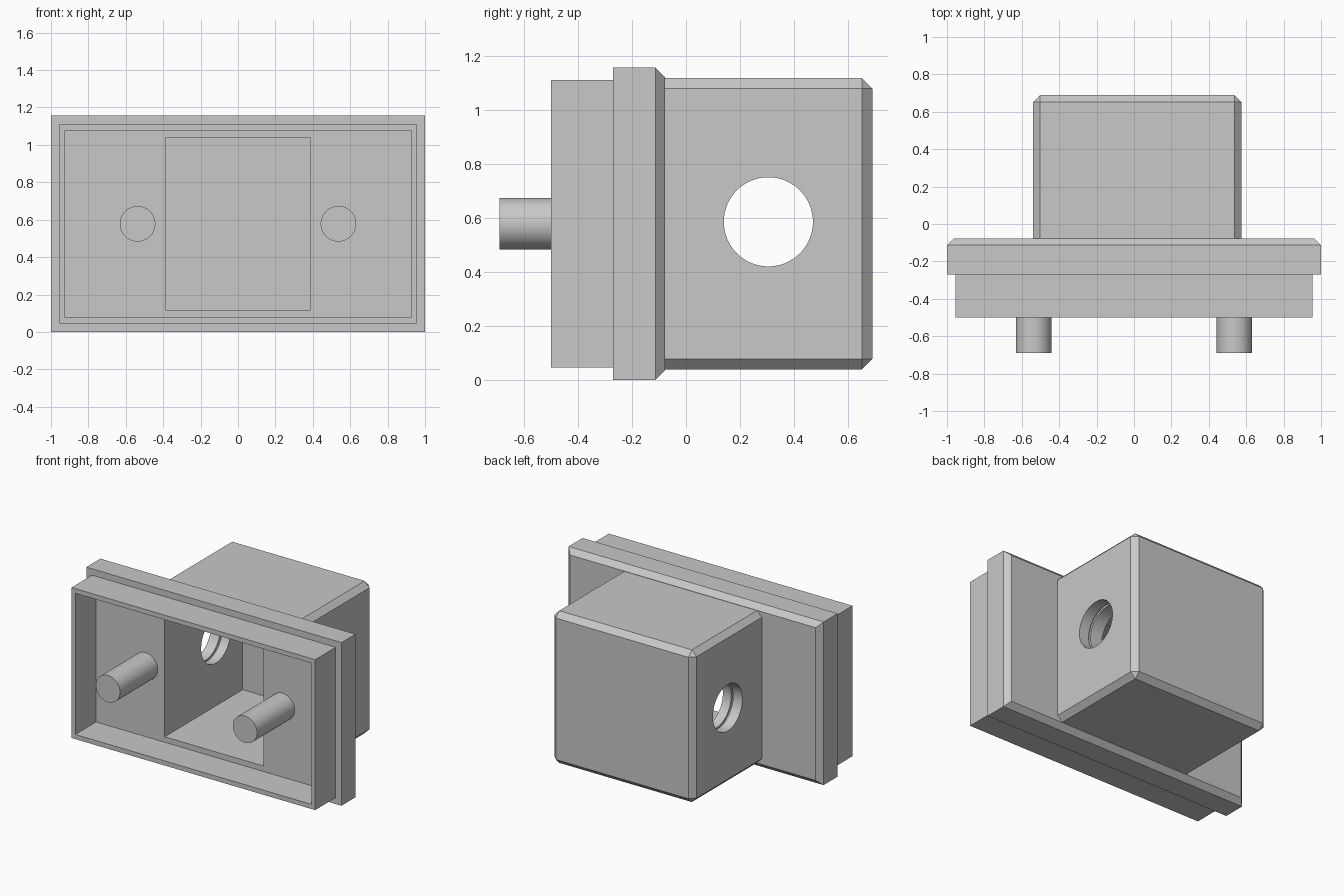
import bpy
import bmesh
import math
from mathutils import Matrix, Vector

if "Cube" in bpy.data.objects:
    bpy.data.objects.remove(bpy.data.objects["Cube"])

grey = bpy.data.materials.new("light grey")
grey.use_nodes = True
colour = (0.58, 0.58, 0.58, 1)
grey.diffuse_color = colour
grey.node_tree.nodes["Principled BSDF"].inputs["Base Color"].default_value = colour


def finish(name, bm):
    mesh = bpy.data.meshes.new(name)
    bmesh.ops.recalc_face_normals(bm, faces=bm.faces)
    bm.to_mesh(mesh)
    bm.free()
    mesh.materials.append(grey)
    obj = bpy.data.objects.new(name, mesh)
    bpy.context.collection.objects.link(obj)
    return obj


def box(name, low, high, bevel=0):
    low, high = Vector(low), Vector(high)
    bm = bmesh.new()
    bmesh.ops.create_cube(bm, size=1, matrix=Matrix.Translation((low + high) / 2)
                          @ Matrix.Diagonal((*(high - low), 1)))
    if bevel:
        bmesh.ops.bevel(bm, geom=bm.edges[:], offset=bevel, segments=1,
                        affect='EDGES', profile=0.5)
    return finish(name, bm)


def cylinder(name, radius, length, centre, axis):
    bm = bmesh.new()
    turn = Matrix.Rotation(math.pi / 2, 4, 'Y' if axis == 'X' else 'X')
    bmesh.ops.create_cone(bm, cap_ends=True, segments=64, radius1=radius,
                          radius2=radius, depth=length,
                          matrix=Matrix.Translation(centre) @ turn)
    return finish(name, bm)


def stepped_plate(name, mid_z, rings):
    """Loft rectangles (half width, half height, y) from front to back."""
    bm = bmesh.new()
    loops = [[bm.verts.new((sx * w, y, mid_z + sz * h))
              for sx, sz in ((-1, -1), (1, -1), (1, 1), (-1, 1))]
             for w, h, y in rings]
    for a, b in zip(loops, loops[1:]):
        for i in range(4):
            j = (i + 1) % 4
            bm.faces.new((a[i], a[j], b[j], b[i]))
    bm.faces.new(loops[0])
    bm.faces.new(loops[-1])
    return finish(name, bm)


def select_only(obj):
    bpy.ops.object.select_all(action='DESELECT')
    obj.select_set(True)
    bpy.context.view_layer.objects.active = obj


def combine(target, other, operation):
    mod = target.modifiers.new(operation.lower(), 'BOOLEAN')
    mod.operation, mod.solver, mod.object = operation, 'EXACT', other
    select_only(target)
    bpy.ops.object.modifier_apply(modifier=mod.name)
    bpy.data.objects.remove(other)


MID_Z = 0.578

# Front rim and chamfered flange
housing = stepped_plate("housing", MID_Z, [
    (0.955, 0.533, -0.5), (0.955, 0.533, -0.27),
    (1.0, 0.578, -0.27), (1.0, 0.578, -0.113), (0.963, 0.541, -0.077)])

# Chamfered rear box, slightly off centre
combine(housing, box("rear_box", (-0.54, -0.2, 0.039), (0.575, 0.69, 1.117), 0.038), 'UNION')

# Shallow front tray and deep pocket
combine(housing, box("tray_cut", (-0.925, -0.6, 0.078), (0.925, -0.268, 1.078)), 'DIFFERENCE')
combine(housing, box("pocket_cut", (-0.387, -0.4, 0.117), (0.387, 0.605, 1.04)), 'DIFFERENCE')

# Cross bore through both side walls, with a thin seam inside each wall
bore_y, bore_z = 0.305, 0.585
combine(housing, cylinder("bore_cut", 0.165, 1.6, (0, bore_y, bore_z), 'X'), 'DIFFERENCE')
for x in (-0.46, 0.49):
    combine(housing, cylinder("seam_cut", 0.18, 0.015, (x, bore_y, bore_z), 'X'), 'DIFFERENCE')

# Two round pins standing on the tray floor
pins = [cylinder(name, 0.095, 0.43, (x, -0.475, MID_Z), 'Y')
        for name, x in (("left_pin", 0.537), ("right_pin", -0.537))]

for obj in (housing, *pins):
    select_only(obj)
    bpy.ops.object.shade_smooth_by_angle(angle=math.radians(30))
